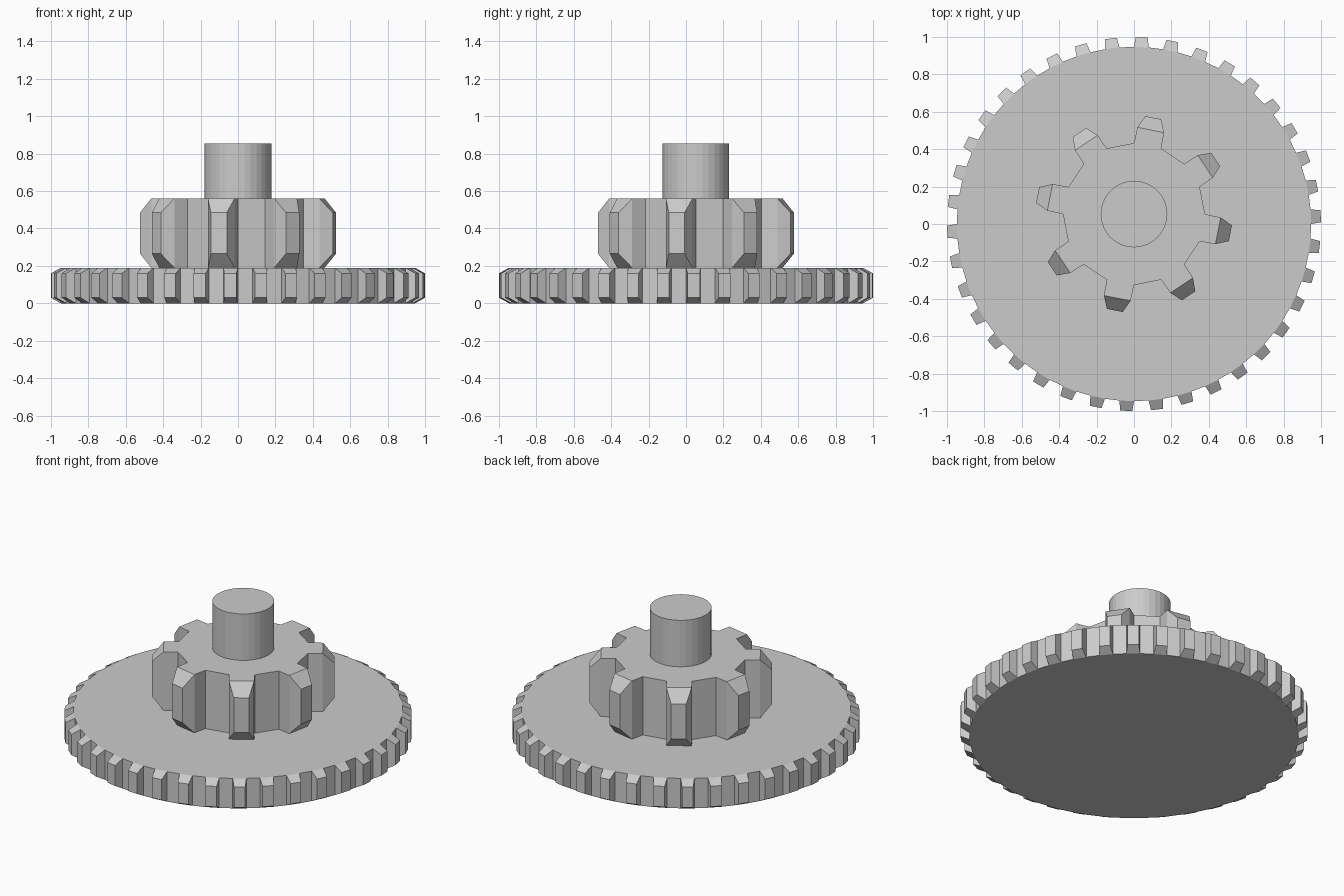
import bpy, bmesh
from math import sin, cos, radians

if "Cube" in bpy.data.objects:
    bpy.data.objects.remove(bpy.data.objects["Cube"])


def gear(name, teeth, shift, z0, z1, flank, tip, slope, centre=(0, 0)):
    """flank: (radius, half angle) points from root outwards, full height.
    tip: (radius, half angle) of the crest, lowered by slope at both ends."""
    bm = bmesh.new()
    pitch = 360 / teeth

    def column(r, deg, lo, hi):
        a = radians(deg)
        x, y = centre[0] + r * cos(a), centre[1] + r * sin(a)
        return bm.verts.new((x, y, lo)), bm.verts.new((x, y, hi))

    def wall(p, q):
        bm.faces.new((p[0], q[0], q[1], p[1]))

    rim = []
    for i in range(teeth):
        mid = (i + shift) * pitch
        left = [column(r, mid - h, z0, z1) for r, h in flank]
        right = [column(r, mid + h, z0, z1) for r, h in reversed(flank)]
        t = [column(tip[0], mid + s * tip[1], z0 + slope, z1 - slope) for s in (-1, 1)]
        a, b = left[-1], right[0]
        # tooth walls, crest and the two end slopes
        chain = left + t + right
        for p, q in zip(chain, chain[1:]):
            wall(p, q)
        bm.faces.new((a[1], t[0][1], t[1][1], b[1]))
        bm.faces.new((a[0], b[0], t[1][0], t[0][0]))
        # valley joining the previous tooth
        if rim:
            wall(rim[-1], left[0])
        rim += left + right
    wall(rim[-1], rim[0])
    bm.faces.new([c[1] for c in rim])
    bm.faces.new([c[0] for c in reversed(rim)])
    bmesh.ops.recalc_face_normals(bm, faces=bm.faces)
    mesh = bpy.data.meshes.new(name)
    bm.to_mesh(mesh)
    bm.free()
    obj = bpy.data.objects.new(name, mesh)
    bpy.context.collection.objects.link(obj)
    return obj


OFFSET_Y = 0.053

# wide base gear
gear("large_gear", 38, 0.25, 0, 0.19, [(0.947, 2.37)], (1.0, 1.85), 0.03)

# small gear, slightly off centre
gear("small_gear", 8, 0.75, 0.19, 0.56, [(0.38, 11.25), (0.464, 9.0)],
     (0.527, 4.7), 0.075, (0, OFFSET_Y))

# shaft
bpy.ops.mesh.primitive_cylinder_add(vertices=32, radius=0.178, depth=0.295,
                                    location=(0, OFFSET_Y, 0.7075))
bpy.context.object.name = "shaft"
